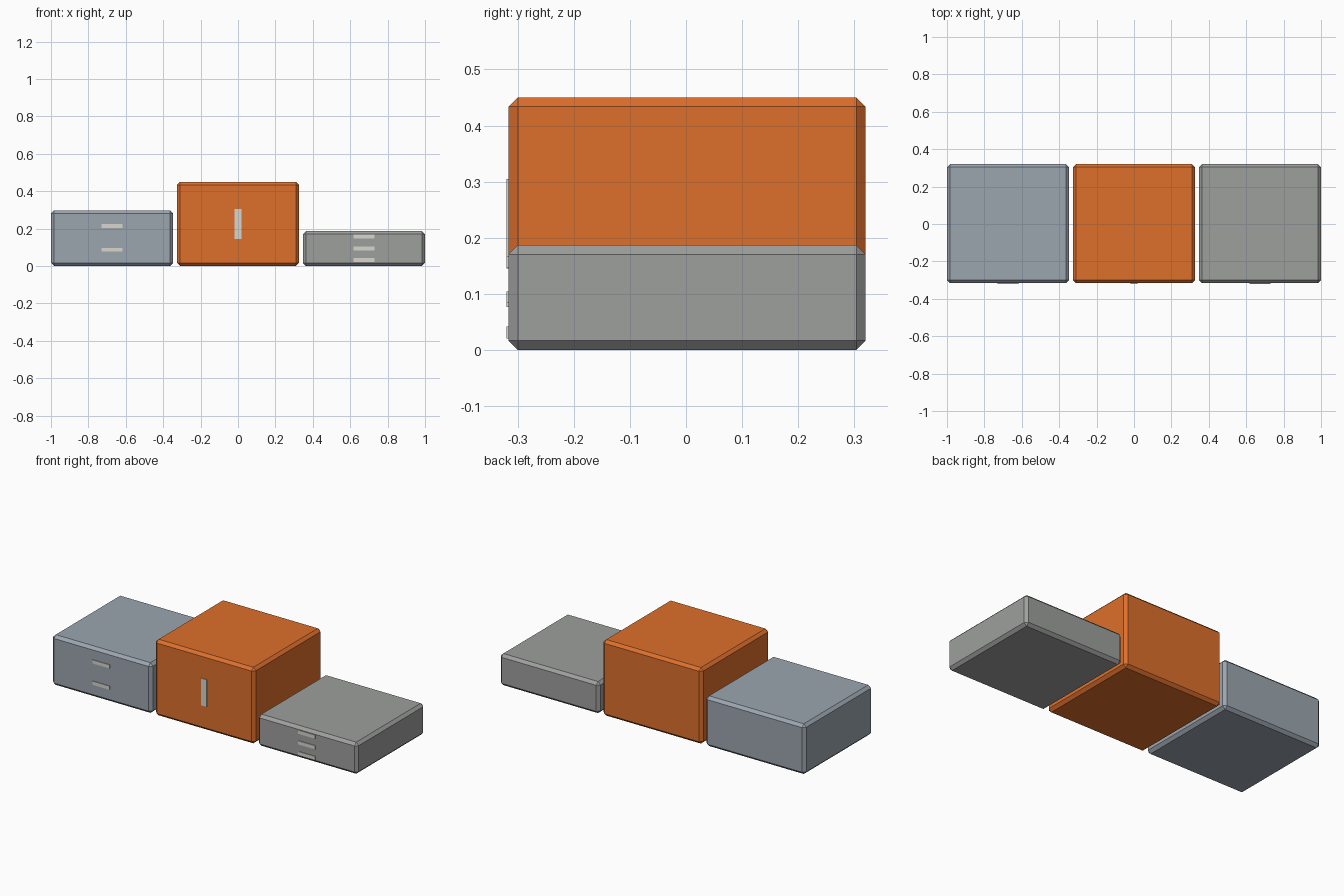
import bpy
import bmesh
from mathutils import Matrix, Vector

if "Cube" in bpy.data.objects:
    bpy.data.objects.remove(bpy.data.objects["Cube"])


def material(name, rgb):
    mat = bpy.data.materials.new(name)
    mat.diffuse_color = (*rgb, 1.0)
    mat.use_nodes = True
    mat.node_tree.nodes["Principled BSDF"].inputs["Base Color"].default_value = mat.diffuse_color
    return mat


def box(name, lo, hi, mat, chamfer=0.0):
    """Axis-aligned box between two corners, with optional flat chamfer."""
    lo, hi = Vector(lo), Vector(hi)
    bm = bmesh.new()
    bmesh.ops.create_cube(bm, size=1.0, matrix=Matrix.Diagonal((*(hi - lo), 1.0)))
    mesh = bpy.data.meshes.new(name)
    bm.to_mesh(mesh)
    bm.free()
    mesh.materials.append(mat)
    obj = bpy.data.objects.new(name, mesh)
    obj.location = (lo + hi) / 2
    bpy.context.collection.objects.link(obj)
    if chamfer:
        mod = obj.modifiers.new("chamfer", "BEVEL")
        mod.width = chamfer
        mod.segments = 1
    return obj


STEP, HALF_WIDTH = 0.6735, 0.3265
FRONT, BACK = -0.316, 0.32
CHAMFER = 0.0165

slate = material("slate", (0.33, 0.38, 0.43))
orange = material("orange", (0.73, 0.16, 0.025))
grey = material("warm_grey", (0.34, 0.35, 0.34))
pale = material("pale", (0.68, 0.68, 0.62))

# Podium blocks
for name, x, height, mat in (
    ("second_step", -STEP, 0.297, slate),
    ("first_step", 0.0, 0.45, orange),
    ("third_step", STEP, 0.187, grey),
):
    box(name, (x - HALF_WIDTH, FRONT, 0.0), (x + HALF_WIDTH, BACK, height), mat, CHAMFER)

# Raised rank bars on the front faces: one, two and three plain strips
for name, x, z, half_w, half_h, offsets in (
    ("first_rank_bar", 0.0, 0.225, 0.018, 0.08, (0.0,)),
    ("second_rank_bar", -STEP, 0.15, 0.056, 0.0105, (-0.063, 0.063)),
    ("third_rank_bar", STEP, 0.094, 0.056, 0.0105, (-0.063, 0.0, 0.063)),
):
    for dz in offsets:
        box(name, (x - half_w, -0.32, z + dz - half_h),
            (x + half_w, FRONT + 0.003, z + dz + half_h), pale)
